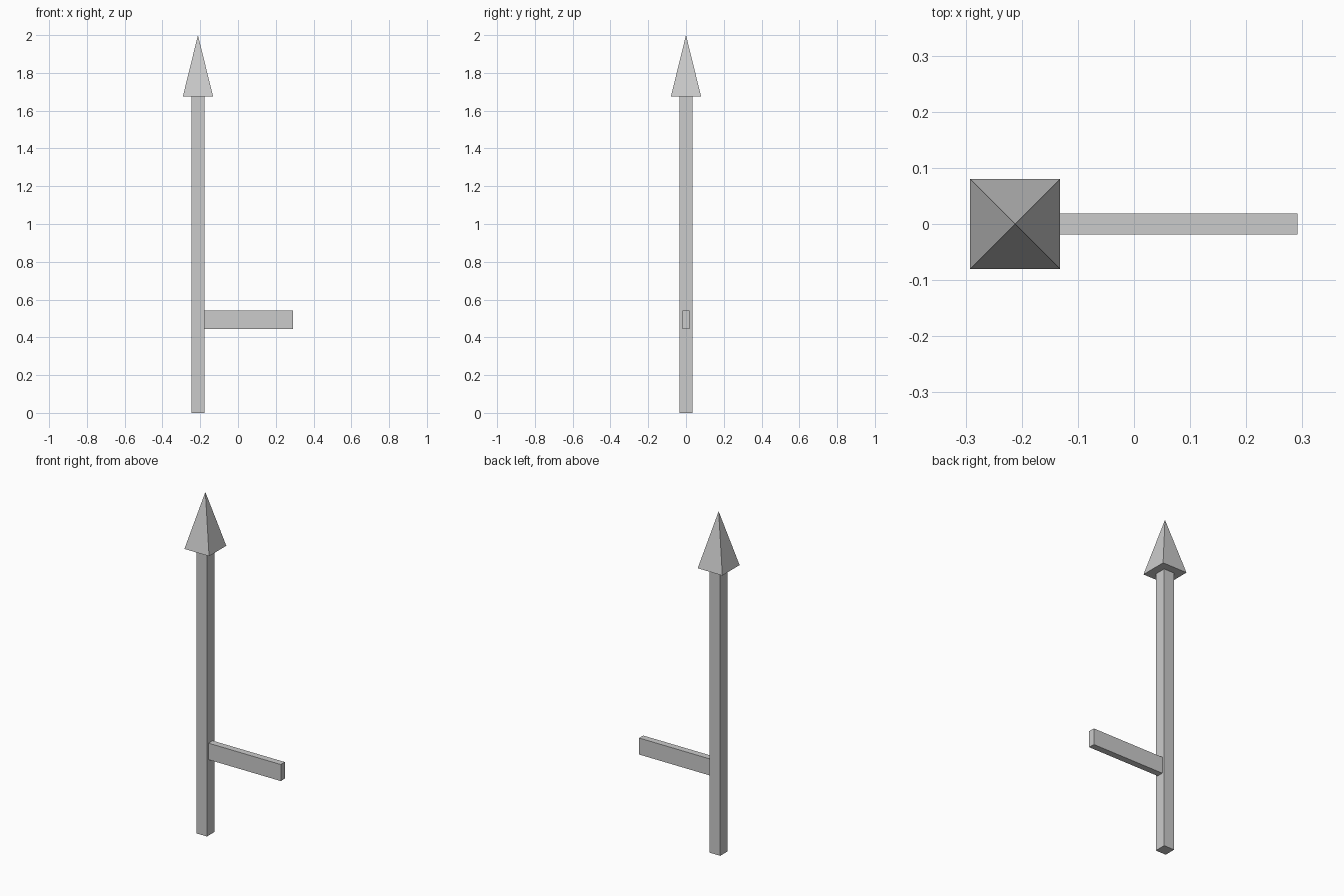
import bpy
import math

cube = bpy.data.objects.get("Cube")
if cube:
    bpy.data.objects.remove(cube, do_unlink=True)

POST_X = -0.212      # axis of the post and its tip
TIP_BASE = 1.675     # height where the tip begins

grey = bpy.data.materials.new("plain grey")
grey.use_nodes = True
colour = (0.6, 0.6, 0.6, 1)
grey.diffuse_color = colour
grey.node_tree.nodes["Principled BSDF"].inputs["Base Color"].default_value = colour


def finish(name):
    obj = bpy.context.object
    obj.name = name
    obj.data.materials.append(grey)
    bpy.ops.object.transform_apply(location=False, rotation=True, scale=True)
    return obj


def box(name, low, high):
    centre = [(a + b) / 2 for a, b in zip(low, high)]
    bpy.ops.mesh.primitive_cube_add(size=1, location=centre)
    bpy.context.object.scale = [b - a for a, b in zip(low, high)]
    return finish(name)


# Upright square post
box("post", (POST_X - 0.034, -0.034, 0), (POST_X + 0.034, 0.034, TIP_BASE))

# Flat arm reaching out from the post
box("side_arm", (POST_X + 0.034, -0.019, 0.445), (0.291, 0.019, 0.542))

# Four-sided pointed tip
bpy.ops.mesh.primitive_cone_add(
    vertices=4, radius1=0.08 * math.sqrt(2), radius2=0, depth=2 - TIP_BASE,
    location=(POST_X, 0, (2 + TIP_BASE) / 2), rotation=(0, 0, math.pi / 4))
finish("pointed_tip")
